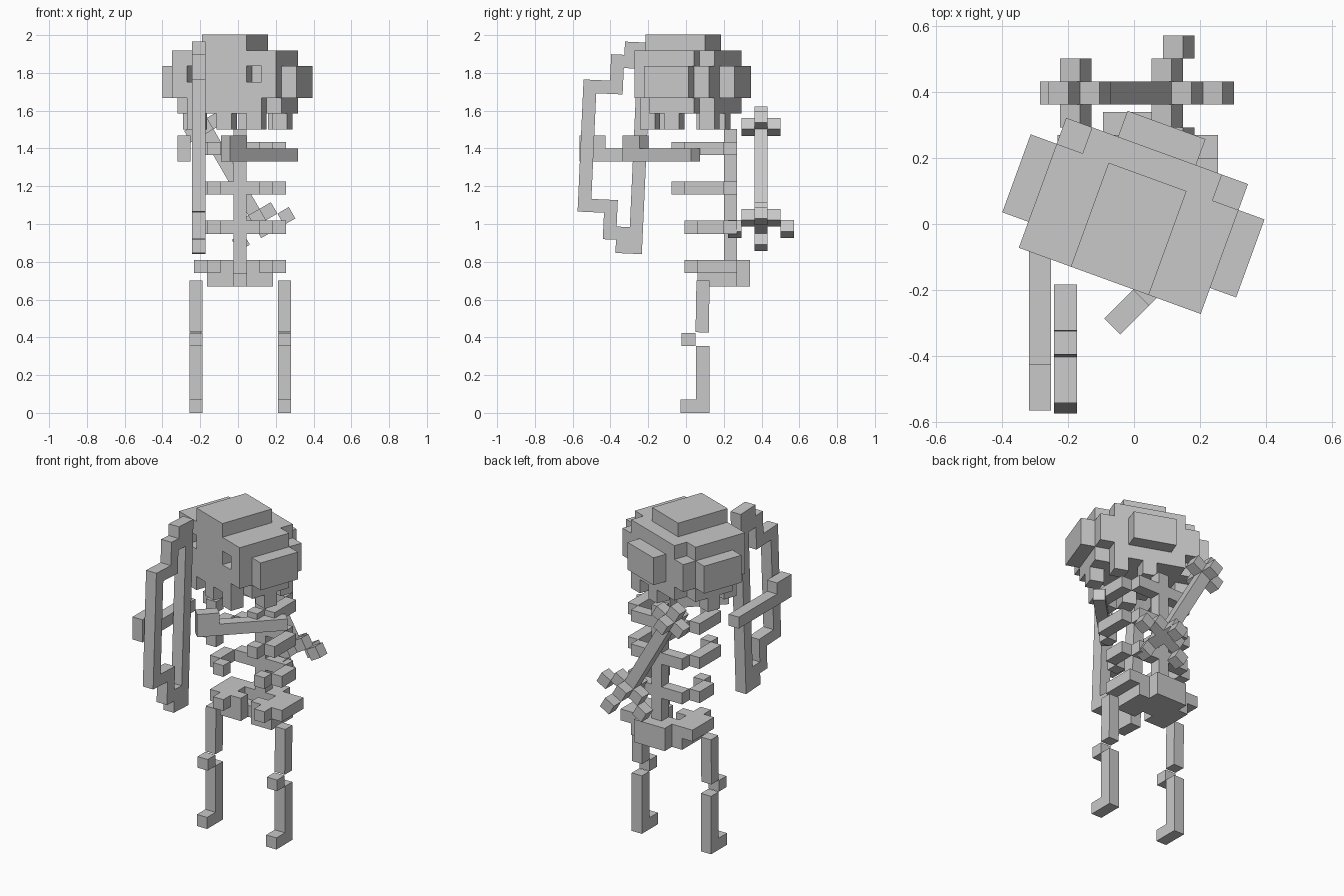
import bpy, bmesh, math
from mathutils import Matrix, Vector

if "Cube" in bpy.data.objects:
    bpy.data.objects.remove(bpy.data.objects["Cube"])

grey = bpy.data.materials.new("bone_grey")
grey.diffuse_color = (0.58, 0.58, 0.58, 1)
grey.use_nodes = True
grey.node_tree.nodes["Principled BSDF"].inputs["Base Color"].default_value = grey.diffuse_color

AXES = [(1, 0, 0), (-1, 0, 0), (0, 1, 0), (0, -1, 0), (0, 0, 1), (0, 0, -1)]


def finish(name, bm, matrix):
    bm.transform(matrix)
    bmesh.ops.recalc_face_normals(bm, faces=bm.faces)
    me = bpy.data.meshes.new(name)
    bm.to_mesh(me)
    bm.free()
    me.materials.append(grey)
    ob = bpy.data.objects.new(name, me)
    bpy.context.collection.objects.link(ob)
    return ob


def voxels(name, cells, size, matrix):
    """Outer skin of a set of grid cells; cell (0,0,0) spans 0..size."""
    cells = set(cells)
    bm = bmesh.new()
    verts = {}

    def vert(p):
        if p not in verts:
            verts[p] = bm.verts.new(Vector(p) * size)
        return verts[p]

    for c in cells:
        for d in AXES:
            if tuple(a + b for a, b in zip(c, d)) in cells:
                continue
            k = [i for i in range(3) if d[i]][0]
            u, v = [i for i in range(3) if i != k]
            loop = []
            for du, dv in ((0, 0), (1, 0), (1, 1), (0, 1)):
                p = list(c)
                p[k] += 1 if d[k] > 0 else 0
                p[u] += du
                p[v] += dv
                loop.append(vert(tuple(p)))
            if d[k] * (-1 if k == 1 else 1) < 0:
                loop.reverse()
            bm.faces.new(loop)
    bmesh.ops.dissolve_limit(bm, angle_limit=0.01, verts=bm.verts, edges=bm.edges)
    return finish(name, bm, matrix)


def box(name, x, y, z, matrix=Matrix()):
    bm = bmesh.new()
    bmesh.ops.create_cube(bm, size=1)
    s = Matrix.Diagonal((x[1] - x[0], y[1] - y[0], z[1] - z[0], 1))
    c = Matrix.Translation((sum(x) / 2, sum(y) / 2, sum(z) / 2))
    return finish(name, bm, matrix @ c @ s)


def block(xs, ys, zs):
    return {(x, y, z) for x in range(xs[0], xs[1] + 1)
            for y in range(ys[0], ys[1] + 1) for z in range(zs[0], zs[1] + 1)}


# Skull: columns -4..4, rows 0 (face) to 5 (back), layers 0 (jaw) to 5 (crown)
skull = block((-3, 3), (0, 3), (2, 4)) | block((-2, 2), (0, 4), (1, 4))
skull |= block((-3, 3), (1, 3), (1, 1)) | block((-3, 3), (4, 4), (2, 3))
skull |= block((-4, 4), (1, 3), (2, 3)) | block((-1, 1), (5, 5), (2, 3))
skull |= block((-1, 1), (0, 3), (5, 5))
skull -= {(-2, 0, 3), (2, 0, 3)}                                   # eye sockets
skull |= {(-2, 0, 0), (0, 0, 0), (2, 0, 0), (-3, 2, 0), (3, 2, 0)}  # teeth
skull |= {(-2, 4, 0), (0, 4, 0), (2, 4, 0)} - {(-2, 4, 0)}
head_m = Matrix.Rotation(math.radians(-20), 4, 'Z') @ Matrix.Translation((-0.052, -0.187, 1.5))
voxels("skull", skull, 0.0838, head_m)

# Torso grid: columns -3..3, rows 0 (front) to 5
V = 0.0695
torso_m = Matrix.Translation((-0.024, -0.078, 0.67))
voxels("spine", block((0, 0), (4, 4), (2, 11)), V, torso_m)

for i, (layer, front) in enumerate(((4, 1), (7, 0), (10, 0))):
    ribs = set()
    for s in (-1, 1):
        ribs |= {(s, 4, layer), (2 * s, 4, layer), (2 * s, front, layer)}
        ribs |= {(3 * s, r, layer) for r in range(front + 1, 4)}
    voxels("ribs_%d" % (i + 1), ribs, V, torso_m)

# Pelvis: open bowl with a narrower lower layer
pelvis = block((-3, 3), (2, 4), (1, 1)) | block((-2, 2), (1, 4), (1, 1))
pelvis |= block((-1, 1), (5, 5), (0, 1)) | block((-2, 2), (2, 4), (0, 0))
pelvis -= block((-1, 1), (1, 1), (1, 1)) | block((-1, 1), (3, 3), (1, 1))
pelvis -= {(0, 2, 0), (0, 2, 1)}
voxels("pelvis", pelvis, V, torso_m)

# Legs
for side, x in (("left", (0.212, 0.281)), ("right", (-0.257, -0.188))):
    tilt = Matrix.Rotation(math.radians(-1), 4, 'X')
    box(side + "_thigh", x, (0.043, 0.113), (0.428, 0.703), tilt)
    box(side + "_knee", x, (-0.024, 0.05), (0.355, 0.423))
    box(side + "_shin", x, (0.052, 0.124), (0.0, 0.355))
    box(side + "_foot", x, (-0.03, 0.052), (0.0, 0.071))

# Arms: a forearm bar with a raised hand at its end, reaching along -y
ARM = [("right", (-0.285, -0.565), 0, 0.14), ("left", (-0.066, -0.311), -45, 0.125)]
for side, (x, y), yaw, hand in ARM:
    m = Matrix.Translation((x, y, 0)) @ Matrix.Rotation(math.radians(yaw), 4, 'Z')
    box(side + "_arm", (-0.034, 0.034), (0, 0.51), (1.33, 1.40), m)
    box(side + "_hand", (-0.034, 0.034), (0, hand), (1.40, 1.468), m)

# Bow: stepped limbs and string, tilted slightly
bow = block((0, 0), (0, 0), (0, 9)) | block((0, 0), (4, 4), (-3, 12))
for steps in (((0, 0, 2), (-1, 2, 2), (-2, 2, 3), (-3, 3, 4)),
              ((9, 0, 2), (10, 2, 2), (11, 2, 3), (12, 3, 4))):
    for layer, a, b in steps:
        bow |= block((0, 0), (a, b), (layer, layer))
bow_m = Matrix.Translation((-0.243, -0.574, 1.066)) @ Matrix.Rotation(math.radians(-2.6), 4, 'X')
voxels("bow", bow, 0.07, bow_m)

# Arrow slung diagonally on the back: shaft, fletching and tip
arrow = block((0, 0), (0, 0), (0, 9))
for s in (-1, 1):
    arrow |= {(s, 0, 0), (0, s, 0), (s, 0, 8), (0, s, 8)}
    arrow |= {(2 * s, 0, -1), (0, 2 * s, -1)}
arrow_m = (Matrix.Translation((0.101, 0.397, 1.033)) @ Matrix.Rotation(math.radians(-30), 4, 'Y')
           @ Matrix.Translation((-V / 2, -V / 2, -V / 2)))
voxels("arrow", arrow, V, arrow_m)
